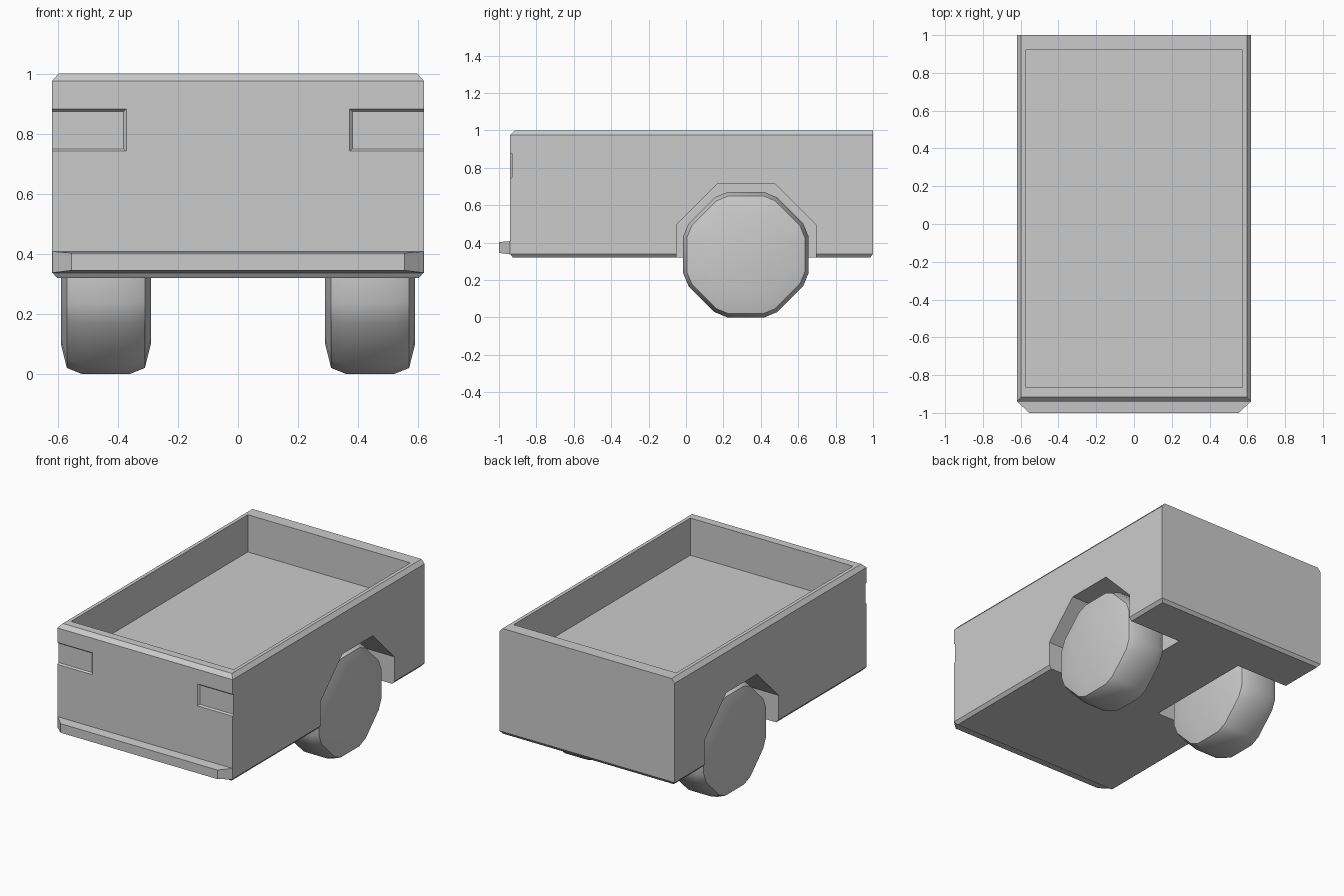
import bpy, bmesh, math

if "Cube" in bpy.data.objects:
    bpy.data.objects.remove(bpy.data.objects["Cube"])


def make_object(name, bm):
    bmesh.ops.recalc_face_normals(bm, faces=bm.faces[:])
    mesh = bpy.data.meshes.new(name)
    bm.to_mesh(mesh)
    bm.free()
    ob = bpy.data.objects.new(name, mesh)
    bpy.context.collection.objects.link(ob)
    return ob


def loft(name, rings):
    """Join closed rings of points, capping both ends."""
    bm = bmesh.new()
    loops = [[bm.verts.new(p) for p in ring] for ring in rings]
    for a, b in zip(loops, loops[1:]):
        n = len(a)
        for i in range(n):
            j = (i + 1) % n
            bm.faces.new((a[i], a[j], b[j], b[i]))
    bm.faces.new(loops[0])
    bm.faces.new(loops[-1])
    return make_object(name, bm)


def rect_xy(x0, x1, y0, y1, z):
    return [(x0, y0, z), (x1, y0, z), (x1, y1, z), (x0, y1, z)]


def rect_xz(x0, x1, z0, z1, y):
    return [(x0, y, z0), (x1, y, z0), (x1, y, z1), (x0, y, z1)]


def octagon(x, apothem, y, z, cut=0.0):
    """Flat-bottomed octagon across x, with optional clipped corners."""
    h = apothem * math.tan(math.pi / 8) - cut
    pts = []
    for k in range(8):
        a = k * math.pi / 4
        c, s = math.cos(a), math.sin(a)
        for t in ((-h, h) if cut else (h,)):
            pts.append((x, y + apothem * c - t * s, z + apothem * s + t * c))
    return pts


def subtract(ob, cutter):
    mod = ob.modifiers.new("cut", 'BOOLEAN')
    mod.operation = 'DIFFERENCE'
    mod.solver = 'EXACT'
    mod.object = cutter
    bpy.context.view_layer.objects.active = ob
    bpy.ops.object.modifier_apply(modifier=mod.name)
    bpy.data.objects.remove(cutter)


# Box body, chamfered below all round and above on front and sides
W = 0.62
body = loft("cargo_body", [
    rect_xy(-W + .017, W - .017, -.925, .985, .32),
    rect_xy(-W, W, -.94, 1.0, .34),
    rect_xy(-W, W, -.94, 1.0, .975),
    rect_xy(-W + .022, W - .022, -.916, 1.0, 1.0)])

# Open cargo bed
subtract(body, loft("bed_cutter", [rect_xy(-.575, .575, -.865, .92, .762),
                                   rect_xy(-.575, .575, -.865, .92, 1.1)]))

for s in (-1, 1):
    # Octagonal wheel well
    subtract(body, loft("well_cutter", [octagon(s * .23, .3725, .3225, .3425),
                                        octagon(s * .75, .3725, .3225, .3425)]))
    # Shallow light recess at the front corner
    subtract(body, loft("recess_cutter", [
        rect_xz(s * .362, s * .70, .734, .890, -.95),
        rect_xz(s * .382, s * .70, .750, .874, -.93)]))

# Bumper
loft("bumper", [rect_xz(-W, W, .337, .408, -.938),
                rect_xz(-.555, .555, .345, .403, -1.0)])

# Wheels: half width and apothem of each ring
profile = [(-.15, .235), (-.13, .315), (-.08, .335),
           (.08, .335), (.13, .315), (.15, .235)]
for side, s in (("left", -1), ("right", 1)):
    wheel = loft(side + "_wheel",
                 [octagon(s * .44 + dx, r, .32, .335, r * .12) for dx, r in profile])
    bpy.ops.object.select_all(action='DESELECT')
    wheel.select_set(True)
    bpy.context.view_layer.objects.active = wheel
    bpy.ops.object.shade_smooth_by_angle(angle=math.radians(30))
